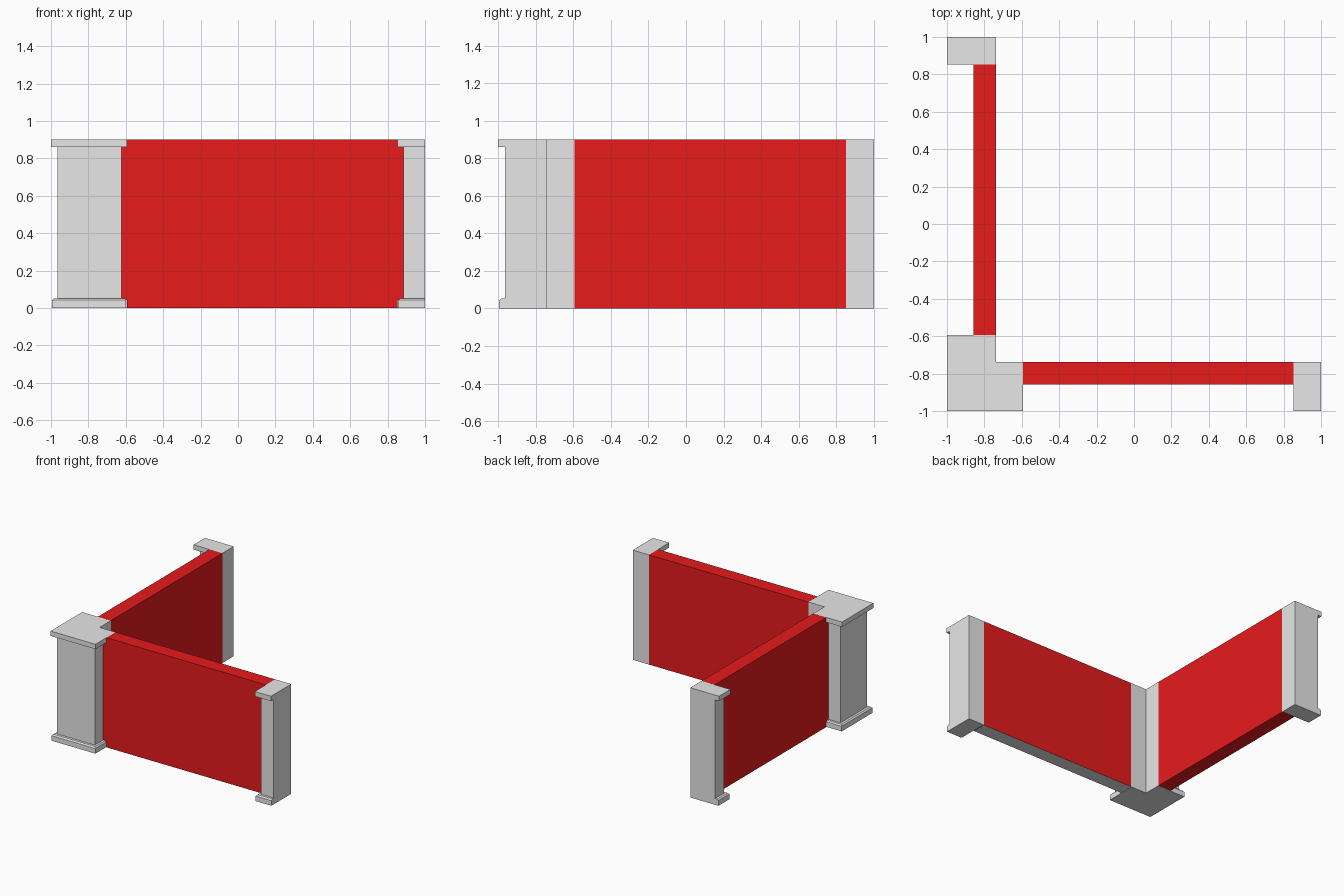
import bpy
import bmesh

if "Cube" in bpy.data.objects:
    bpy.data.objects.remove(bpy.data.objects["Cube"], do_unlink=True)


def make_material(name, color):
    mat = bpy.data.materials.new(name)
    mat.use_nodes = True
    mat.diffuse_color = color
    mat.node_tree.nodes["Principled BSDF"].inputs["Base Color"].default_value = color
    return mat


STONE = make_material("light grey stone", (0.8, 0.8, 0.8, 1))
RED = make_material("red panel", (0.8, 0.011, 0.012, 1))

HEIGHT = 0.9
INNER = -0.739       # inner face shared by walls and pillars
LIP = INNER - 0.01   # thin stone facing behind the panel ends
PANEL = -0.857       # outer face of the panels
CORNER_END, POST_END = -0.593, 0.853


def swap(points):
    """Mirror a plan across the diagonal of the corner."""
    return [(y, x) for x, y in points]


def loft(name, layers, mat):
    """Stack plan outlines, given as (outline, z), into one closed solid."""
    bm = bmesh.new()
    rings = [[bm.verts.new((x, y, z)) for x, y in pts] for pts, z in layers]
    for low, high in zip(rings, rings[1:]):
        for i in range(len(low)):
            j = (i + 1) % len(low)
            bm.faces.new((low[i], low[j], high[j], high[i]))
    bm.faces.new(rings[0])
    bm.faces.new(rings[-1])
    bmesh.ops.recalc_face_normals(bm, faces=bm.faces)
    mesh = bpy.data.meshes.new(name)
    bm.to_mesh(mesh)
    bm.free()
    mesh.materials.append(mat)
    obj = bpy.data.objects.new(name, mesh)
    bpy.context.collection.objects.link(obj)
    return obj


def corner_plan(overhang):
    outer, arm = -0.965 - overhang, -0.624 + 0.88 * overhang
    half = [(arm, outer), (arm, LIP), (CORNER_END, LIP), (CORNER_END, INNER)]
    return [(outer, outer)] + half + [(INNER, INNER)] + swap(half)[::-1]


def post_plan(overhang):
    outer, side = -0.965 - overhang, 0.884 - 0.88 * overhang
    return [(1, outer), (1, INNER), (POST_END, INNER), (POST_END, LIP),
            (side, LIP), (side, outer)]


def pillar(name, plan):
    """Chamfered plinth, plain shaft and flat cap."""
    loft(name + "_plinth", [(plan(0.03), 0), (plan(0.03), 0.042),
                            (plan(0.02), 0.052)], STONE)
    loft(name + "_shaft", [(plan(0), 0.052), (plan(0), 0.86)], STONE)
    loft(name + "_cap", [(plan(0.035), 0.86), (plan(0.035), HEIGHT)], STONE)


def panel(name, turn):
    """Wall panel with tongues running behind the cap overhangs."""
    def strip(x0, x1, back):
        return turn([(x0, PANEL), (x1, PANEL), (x1, back), (x0, back)])

    main = strip(CORNER_END, POST_END, INNER)
    wall = loft(name, [(main, 0), (main, HEIGHT)], RED)
    for label, x0, x1 in (("corner", -0.624, CORNER_END), ("post", POST_END, 0.884)):
        tongue = strip(x0, x1, LIP)
        loft(name + "_" + label + "_tongue", [(tongue, 0.043), (tongue, 0.86)], RED)
    return wall


# Pillars
pillar("corner_pillar", corner_plan)
pillar("front_end_pillar", post_plan)
pillar("side_end_pillar", lambda overhang: swap(post_plan(overhang)))

# Panels; the front one has a stone underside
front = panel("front_wall", list)
panel("side_wall", swap)
front.data.materials.append(STONE)
for face in front.data.polygons:
    if face.normal.z < -0.9:
        face.material_index = 1
